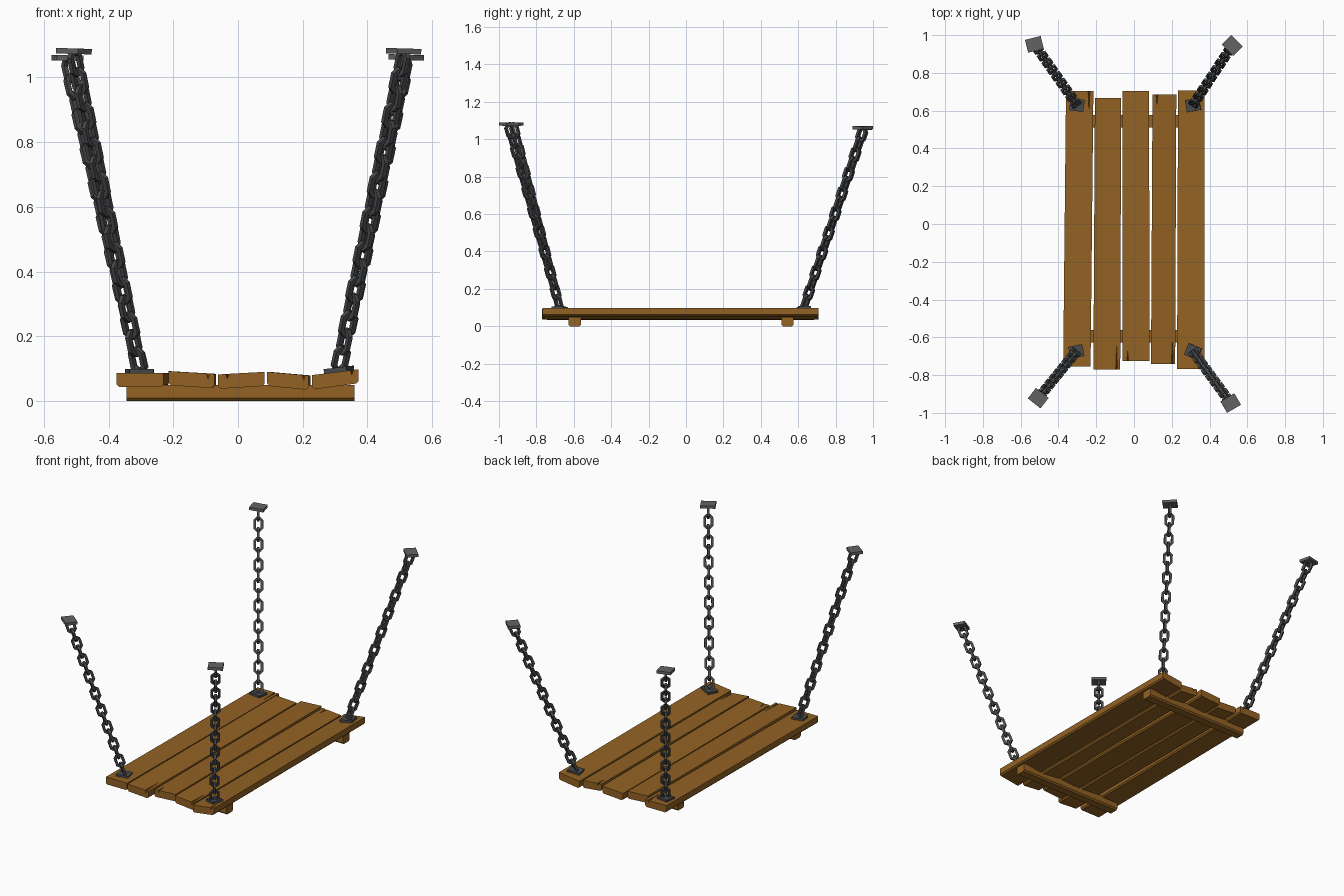
import bpy, bmesh, math
from mathutils import Vector, Matrix

if "Cube" in bpy.data.objects:
    bpy.data.objects.remove(bpy.data.objects["Cube"])


def material(name, rgb):
    m = bpy.data.materials.new(name)
    m.diffuse_color = (*rgb, 1)
    m.use_nodes = True
    m.node_tree.nodes["Principled BSDF"].inputs["Base Color"].default_value = m.diffuse_color
    return m


WOOD = material("brown wood", (0.29, 0.122, 0.017))
IRON = material("dark iron", (0.066, 0.068, 0.072))
STEEL = material("grey steel", (0.125, 0.125, 0.125))


def finish(bm, name, mat):
    bmesh.ops.recalc_face_normals(bm, faces=bm.faces)
    me = bpy.data.meshes.new(name)
    bm.to_mesh(me)
    bm.free()
    ob = bpy.data.objects.new(name, me)
    bpy.context.collection.objects.link(ob)
    if mat:
        me.materials.append(mat)
    return ob


def loft(name, rings, mat):
    """Solid joining two matching outlines."""
    bm = bmesh.new()
    a, b = [[bm.verts.new(p) for p in r] for r in rings]
    n = len(a)
    for i in range(n):
        j = (i + 1) % n
        bm.faces.new((a[i], a[j], b[j], b[i]))
    bm.faces.new(a)
    bm.faces.new(b[::-1])
    return finish(bm, name, mat)


def section(u0, u1, z0, z1, t, c):
    """Board section: top heights z0, z1, thickness t, lower corners chamfered by c."""
    return [(u0, z0), (u1, z1), (u1, z1 - t + c), (u1 - c, z1 - t),
            (u0 + c, z0 - t), (u0, z0 - t + c)]


def split(board, x, y_end, y_tip, z, w=0.009, d=0.018):
    """Cut a tapering V split into the end of a board."""
    s = math.copysign(0.01, y_end - y_tip)
    bm = bmesh.new()
    ring = [bm.verts.new(p) for p in ((x - w, y_end + s, z + 0.012),
                                      (x + w, y_end + s, z + 0.012),
                                      (x, y_end + s, z - d))]
    tip = bm.verts.new((x, y_tip, z + 0.006))
    bm.faces.new(ring)
    for i in range(3):
        bm.faces.new((ring[i], ring[(i + 1) % 3], tip))
    cutter = finish(bm, "split_cutter", None)
    cutter.hide_render = True
    mod = board.modifiers.new("split", 'BOOLEAN')
    mod.operation, mod.solver, mod.object = 'DIFFERENCE', 'EXACT', cutter
    bpy.context.view_layer.update()
    me = bpy.data.meshes.new_from_object(
        board.evaluated_get(bpy.context.evaluated_depsgraph_get()))
    board.modifiers.clear()
    board.data = me
    me.materials.clear()
    me.materials.append(WOOD)
    me.polygons.foreach_set("material_index", [0] * len(me.polygons))
    bpy.data.objects.remove(cutter)


# planks: front x pair, back x pair, y pair, top z left/right, splits (x, end, tip)
PLANKS = [
    ((-0.375, -0.23), (-0.36, -0.215), (-0.755, 0.705), (0.087, 0.087), [(-0.238, 0.705, 0.54)]),
    ((-0.215, -0.073), (-0.207, -0.068), (-0.77, 0.668), (0.092, 0.084), [(-0.092, -0.77, -0.58)]),
    ((-0.062, 0.082), (-0.062, 0.08), (-0.725, 0.703), (0.082, 0.09), [(-0.033, -0.725, -0.65)]),
    ((0.09, 0.218), (0.098, 0.224), (-0.742, 0.685), (0.09, 0.079), [(0.122, 0.685, 0.60), (0.203, -0.742, -0.57)]),
    ((0.228, 0.373), (0.233, 0.373), (-0.767, 0.708), (0.08, 0.098), [(0.352, -0.767, -0.68)]),
]
for i, (fx, bx, ys, zs, splits) in enumerate(PLANKS):
    rings = [[(u, y, z) for u, z in section(*xs, *zs, 0.044, 0.008)]
             for xs, y in ((fx, ys[0]), (bx, ys[1]))]
    plank = loft(f"plank_{i + 1}", rings, WOOD)
    for x, end, tip in splits:
        f = (x - fx[0]) / (fx[1] - fx[0])
        split(plank, x, end, tip, zs[0] + f * (zs[1] - zs[0]))

# cross bars under the planks
for name, y in (("front_crossbar", -0.595), ("back_crossbar", 0.543)):
    loft(name, [[(x, y + u, z) for u, z in section(-0.033, 0.033, 0.05, 0.05, 0.05, 0.009)]
                for x in (-0.345, 0.36)], WOOD)


def plate(name, pos, size, yaw, tilt, mat):
    bm = bmesh.new()
    mtx = (Matrix.Translation(pos) @ Matrix.Rotation(tilt, 4, 'Y')
           @ Matrix.Rotation(math.radians(yaw), 4, 'Z') @ Matrix.Diagonal((*size, 1)))
    bmesh.ops.create_cube(bm, size=1, matrix=mtx)
    return finish(bm, name, mat)


def octagon(a, b, c):
    return [(a, c - b), (a, b - c), (a - c, b), (c - a, b),
            (-a, b - c), (-a, c - b), (c - a, -b), (a - c, -b)]


def add_link(bm, centre, side, along, half_len, r=0.0072):
    """Flat-faced chain link: inner and outer octagon, square wire."""
    normal = side.cross(along)
    loops = []
    for o, h in ((r, r), (r, -r), (-r, -r), (-r, r)):
        pts = octagon(0.0205 + o, half_len + o, 0.014 + 0.586 * o)
        loops.append([bm.verts.new(centre + side * u + along * v + normal * h) for u, v in pts])
    for k in range(4):
        p, q = loops[k], loops[(k + 1) % 4]
        for i in range(8):
            j = (i + 1) % 8
            bm.faces.new((p[i], p[j], q[j], q[i]))


def chain(name, start, end, count=18):
    along = (end - start).normalized()
    across = Vector((-along.y, along.x, 0)).normalized()
    other = along.cross(across)
    pitch = (end - start).length / count
    bm = bmesh.new()
    for i in range(count):
        centre = start + along * pitch * (i + 0.5)
        add_link(bm, centre, across if i % 2 == 0 else other, along, pitch / 2 + 0.0068)
    finish(bm, name, IRON)


# four corners: foot plate position, yaw and tilt; ceiling plate position and yaw
CORNERS = {
    "front_left": ((-0.305, -0.675, 0.092), 12, 0.0, (-0.507, -0.922, 1.081), -38),
    "front_right": ((0.312, -0.675, 0.097), -22, -0.12, (0.512, -0.948, 1.081), 30),
    "back_left": ((-0.302, 0.63, 0.092), -8, 0.0, (-0.527, 0.951, 1.06), 14),
    "back_right": ((0.312, 0.63, 0.097), 10, -0.12, (0.52, 0.945, 1.062), -45),
}
for key, (foot, yaw, tilt, top, top_yaw) in CORNERS.items():
    plate(key + "_foot_plate", foot, (0.075, 0.065, 0.014), yaw, tilt, IRON)
    plate(key + "_top_plate", top, (0.085, 0.07, 0.017), top_yaw, 0.03, STEEL)
    chain(key + "_chain", Vector(foot) + Vector((0, 0, 0.007)), Vector(top) - Vector((0, 0, 0.01)))
